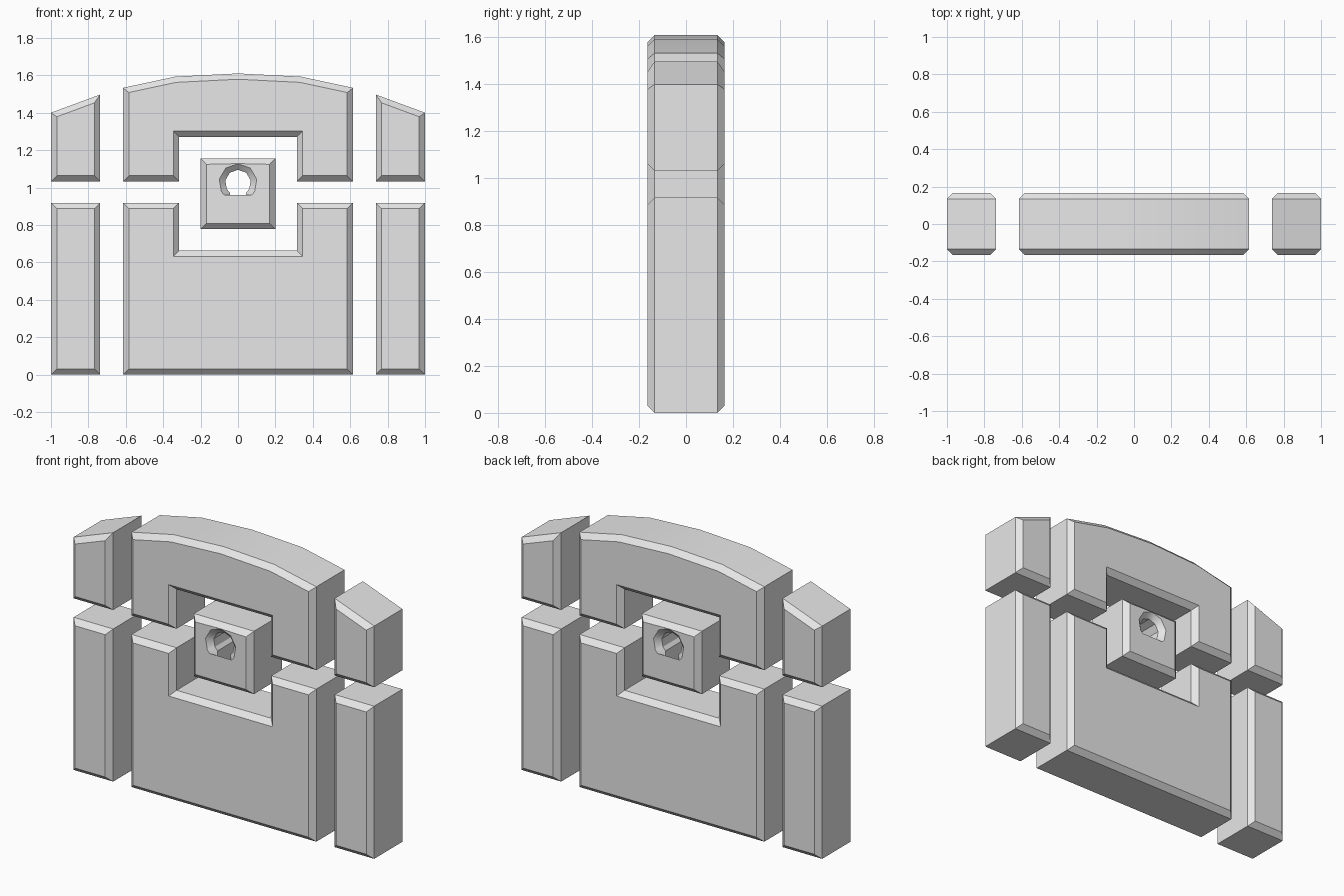
import bpy
import bmesh
from math import cos, sin, radians
from mathutils import Vector

if "Cube" in bpy.data.objects:
    bpy.data.objects.remove(bpy.data.objects["Cube"], do_unlink=True)

HALF_DEPTH = 0.165
BEVEL = 0.031

grey = bpy.data.materials.new("plain grey")
grey.use_nodes = True
grey.diffuse_color = (0.8, 0.8, 0.8, 1)
grey.node_tree.nodes["Principled BSDF"].inputs["Base Color"].default_value = (0.8, 0.8, 0.8, 1)


def inset(loop, d):
    """Move a loop towards the solid on its left, with mitred corners."""
    pts = [Vector(p) for p in loop]
    out = []
    for i, p in enumerate(pts):
        a = (p - pts[i - 1]).normalized()
        b = (pts[(i + 1) % len(pts)] - p).normalized()
        na, nb = Vector((-a.y, a.x)), Vector((-b.y, b.x))
        out.append(p + (na + nb) * d / (1 + na.dot(nb)))
    return out


def mirrored(half):
    """Close a right-hand half profile with its mirror image."""
    return half + [(-x, z) for x, z in reversed(half) if x > 0]


def flip(loop):
    return [(-x, z) for x, z in reversed(loop)]


def block(name, *loops):
    """Extrude outline loops along y and chamfer both faces."""
    bm = bmesh.new()
    caps = [[], []]
    wall = HALF_DEPTH - BEVEL
    for loop in loops:
        face = inset(loop, BEVEL)
        rings = []
        for pts, y in ((face, -HALF_DEPTH), (loop, -wall), (loop, wall), (face, HALF_DEPTH)):
            rings.append([bm.verts.new((p[0], y, p[1])) for p in pts])
        for r, s in zip(rings, rings[1:]):
            for i in range(len(r)):
                bm.faces.new((r[i - 1], r[i], s[i], s[i - 1]))
        for cap, ring in zip(caps, (rings[0], rings[-1])):
            cap += [bm.edges.get((ring[i - 1], ring[i])) for i in range(len(ring))]
    for cap, side in zip(caps, (-1, 1)):
        bmesh.ops.triangle_fill(bm, edges=cap, use_beauty=True, normal=(0, side, 0))
    bmesh.ops.recalc_face_normals(bm, faces=bm.faces)
    mesh = bpy.data.meshes.new(name)
    bm.to_mesh(mesh)
    bm.free()
    mesh.materials.append(grey)
    ob = bpy.data.objects.new(name, mesh)
    bpy.context.collection.objects.link(ob)
    bpy.ops.object.select_all(action='DESELECT')
    ob.select_set(True)
    bpy.context.view_layer.objects.active = ob
    bpy.ops.object.shade_smooth_by_angle(angle=radians(30))


# Chest body and arched lid, each notched around the lock
block("chest_body", mirrored([(0.615, 0), (0.615, 0.918), (0.315, 0.918), (0.315, 0.662)]))
block("chest_lid", mirrored([(0.315, 1.27), (0.315, 1.032), (0.615, 1.032),
                             (0.615, 1.533), (0.335, 1.593), (0, 1.61)]))

# End bands of the body and the sloping lid
lower = [(0.737, 0), (1, 0), (1, 0.918), (0.737, 0.918)]
upper = [(0.737, 1.032), (1, 1.032), (1, 1.4), (0.737, 1.497)]
for side, turn in (("left", list), ("right", flip)):
    block(side + "_body_band", turn(lower))
    block(side + "_lid_band", turn(upper))

# Lock plate with a keyhole
plate = mirrored([(0.2, 0.777), (0.2, 1.155)])
radius, centre = 0.069, 1.026
half_hole = [(0.043, 0.838)] + [(radius * cos(radians(a)), centre + radius * sin(radians(a)))
                                for a in (-52, -30, 10, 50)] + [(0, centre + radius)]
block("lock_plate", plate, list(reversed(mirrored(half_hole))))
